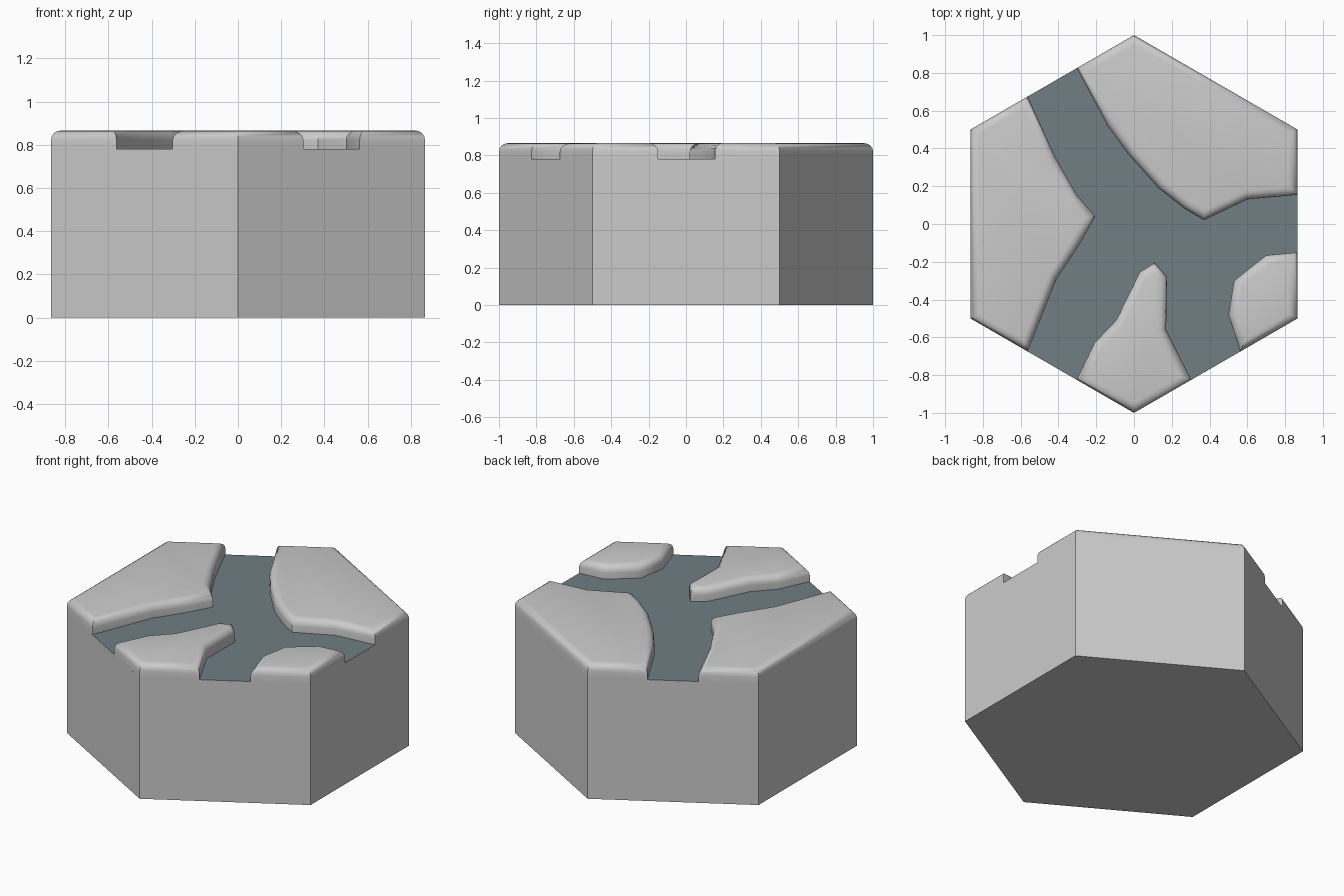
import bpy, bmesh

if "Cube" in bpy.data.objects:
    bpy.data.objects.remove(bpy.data.objects["Cube"])

R = 0.866            # hexagon inradius and tile height
FLOOR, TOP = 0.78, 0.866
ROUND = 0.045

# Each land plate: river bank, then the outer hexagon corners it covers
PLATES = {
    "north_east_land": ([(R, .155), (.60, .13), (.37, .02), (.27, .08), (.13, .19),
                         (-.03, .37), (-.14, .52), (-.303, .825)], [(R, .5), (0, 1)]),
    "west_land": ([(-.563, .675), (-.42, .36), (-.30, .15), (-.205, .04),
                   (-.30, -.127), (-.41, -.29), (-.563, -.675)], [(-R, .5), (-R, -.5)]),
    "south_land": ([(-.303, -.825), (-.21, -.63), (-.095, -.51), (.03, -.255), (.11, -.205),
                    (.175, -.28), (.17, -.56), (.303, -.825)], [(0, -1)]),
    "south_east_land": ([(.563, -.675), (.50, -.48), (.53, -.30), (.70, -.165),
                         (R, -.15)], [(R, -.5)]),
}
HEX = [(0, -1), (R, -.5), (R, .5), (0, 1), (-R, .5), (-R, -.5)]


def finish(bm, name, angle=None):
    mesh = bpy.data.meshes.new(name)
    bm.to_mesh(mesh)
    bm.free()
    ob = bpy.data.objects.new(name, mesh)
    bpy.context.collection.objects.link(ob)
    if angle:
        bpy.ops.object.select_all(action='DESELECT')
        ob.select_set(True)
        bpy.context.view_layer.objects.active = ob
        bpy.ops.object.shade_smooth_by_angle(angle=angle)
    return ob


def walls(bm, outline, z0, z1):
    low = [bm.verts.new((x, y, z0)) for x, y in outline]
    high = [bm.verts.new((x, y, z1)) for x, y in outline]
    for i in range(len(outline)):
        j = (i + 1) % len(outline)
        bm.faces.new((low[i], low[j], high[j], high[i]))
    return low, high


# Hexagonal block, open where the water and land cover it
bm = bmesh.new()
low, high = walls(bm, HEX, 0, FLOOR)
bm.faces.new(low[::-1])
finish(bm, "hex_base")

# Land plates with rounded top rims
for name, (bank, corners) in PLATES.items():
    outline = [bank[0]] + corners + bank[:0:-1]
    bm = bmesh.new()
    low, high = walls(bm, outline, FLOOR, TOP)
    top = bm.faces.new(high)
    bmesh.ops.recalc_face_normals(bm, faces=bm.faces)
    top.normal_update()
    if top.normal.z < 0:
        bmesh.ops.reverse_faces(bm, faces=bm.faces)
    bmesh.ops.bevel(bm, geom=list(top.edges), offset=ROUND, segments=4,
                    profile=0.5, affect='EDGES', clamp_overlap=True)
    finish(bm, name, 0.85)

# River bed: one sheet bounded by all the banks in turn
bm = bmesh.new()
bed = bm.faces.new([bm.verts.new((x, y, FLOOR))
                    for bank, _ in PLATES.values() for x, y in bank])
bed.normal_update()
if bed.normal.z < 0:
    bed.normal_flip()
bmesh.ops.triangulate(bm, faces=[bed])
river = finish(bm, "river")
water = bpy.data.materials.new("water")
water.diffuse_color = (0.16, 0.21, 0.23, 1)
water.use_nodes = True
water.node_tree.nodes["Principled BSDF"].inputs["Base Color"].default_value = water.diffuse_color
river.data.materials.append(water)
